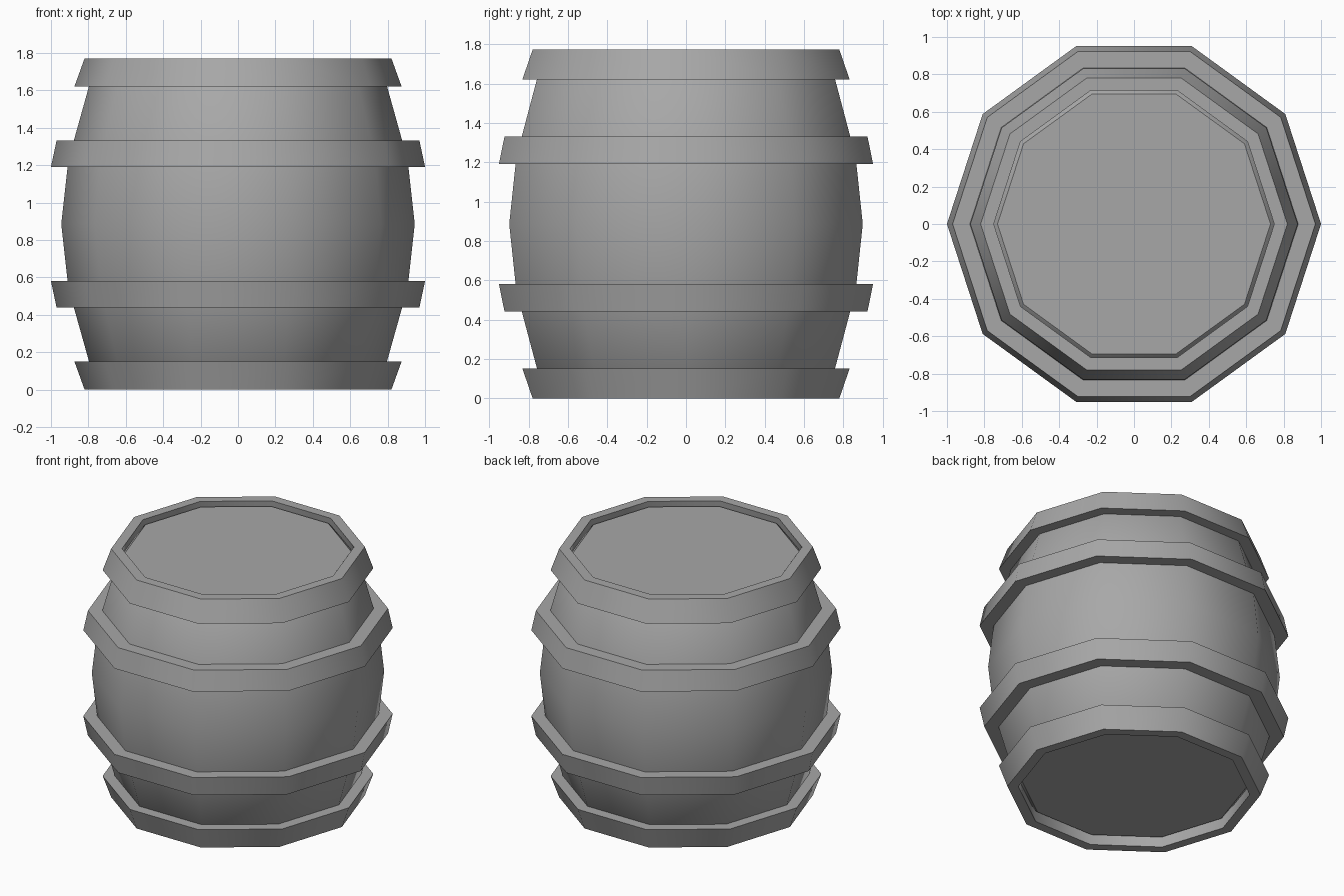
import bpy
import bmesh
from math import cos, sin, tau, radians

SIDES = 10
HEIGHT = 1.772

cube = bpy.data.objects.get("Cube")
if cube:
    bpy.data.objects.remove(cube, do_unlink=True)

grey = bpy.data.materials.new("plain_grey")
grey.use_nodes = True
colour = (0.39, 0.39, 0.39, 1.0)
grey.diffuse_color = colour
grey.node_tree.nodes["Principled BSDF"].inputs["Base Color"].default_value = colour


def lathe(name, profile, ring=False):
    """Spin (radius, z) points around z; a ring closes its section, otherwise the ends are capped."""
    bm = bmesh.new()
    loops = [[bm.verts.new((r * cos(tau * i / SIDES), r * sin(tau * i / SIDES), z))
              for i in range(SIDES)] for r, z in profile]
    pairs = list(zip(loops, loops[1:]))
    if ring:
        pairs.append((loops[-1], loops[0]))
    else:
        bm.faces.new(loops[0])
        bm.faces.new(loops[-1])
    for low, high in pairs:
        for i in range(SIDES):
            j = (i + 1) % SIDES
            bm.faces.new((low[i], low[j], high[j], high[i]))
    bmesh.ops.recalc_face_normals(bm, faces=bm.faces)
    mesh = bpy.data.meshes.new(name)
    bm.to_mesh(mesh)
    bm.free()
    mesh.materials.append(grey)
    obj = bpy.data.objects.new(name, mesh)
    bpy.context.collection.objects.link(obj)
    bpy.ops.object.select_all(action='DESELECT')
    obj.select_set(True)
    bpy.context.view_layer.objects.active = obj
    bpy.ops.object.shade_smooth_by_angle(angle=radians(40))


def flip(profile):
    return [(r, HEIGHT - z) for r, z in profile]


# Bulging staves with bevelled lids as end caps, the lower lid set deeper
lathe("barrel_body", [(0.735, 0.065), (0.785, 0.11), (0.907, 0.545), (0.945, HEIGHT / 2),
                      (0.907, 1.227), (0.775, 1.7), (0.73, 1.742)])

# Hoops: the end hoops form the rims around the lids
end_hoop = [(0.75, 0), (0.82, 0), (0.875, 0.152), (0.77, 0.152)]
middle_hoop = [(0.86, 0.44), (0.97, 0.44), (1.0, 0.58), (0.86, 0.58)]
for part, section in (("end_hoop", end_hoop), ("middle_hoop", middle_hoop)):
    lathe("lower_" + part, section, ring=True)
    lathe("upper_" + part, flip(section), ring=True)
